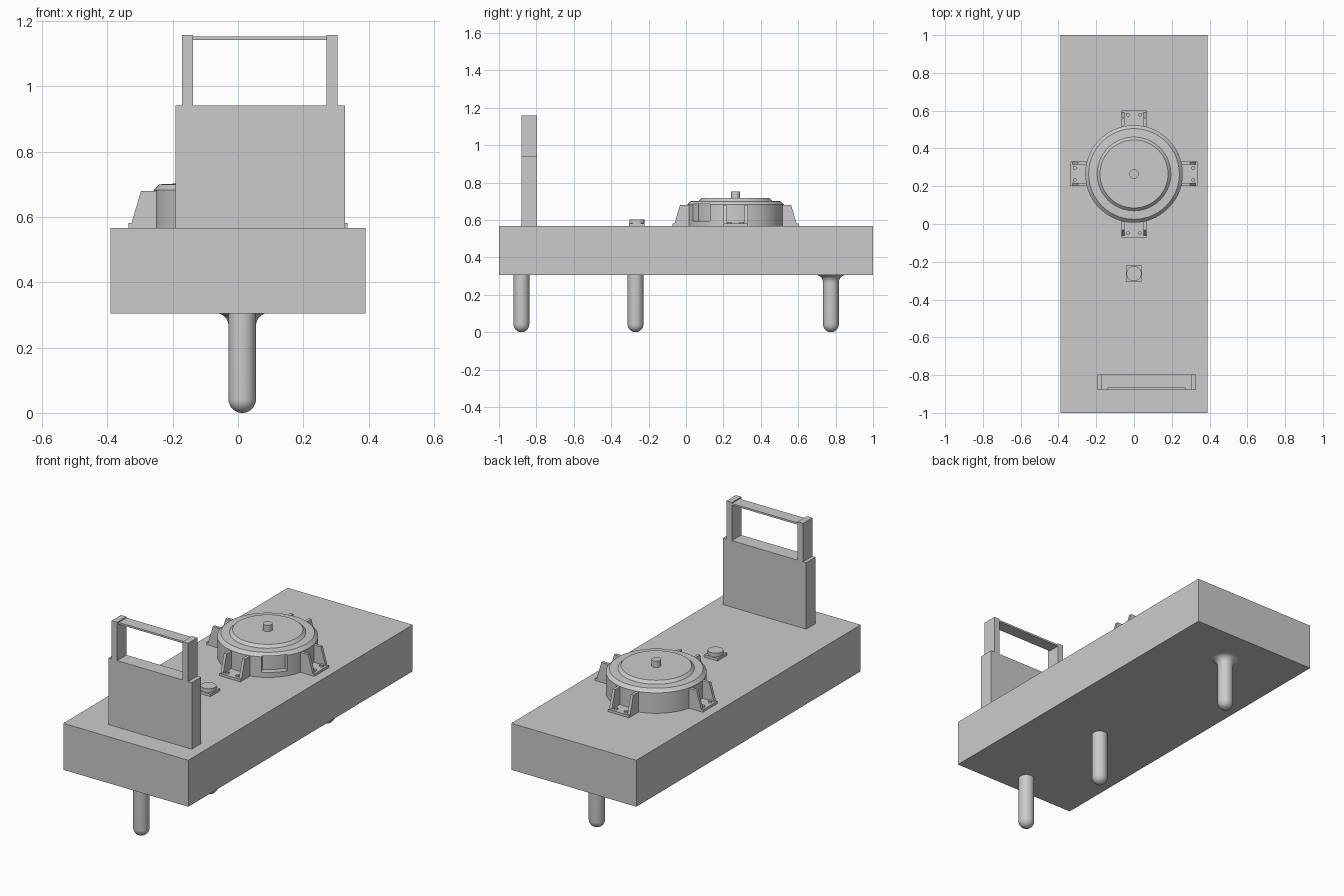
import bpy, bmesh, math
from mathutils import Matrix, Vector

if "Cube" in bpy.data.objects:
    bpy.data.objects.remove(bpy.data.objects["Cube"])

grey = bpy.data.materials.new("plain grey")
grey.use_nodes = True
COLOUR = (0.6, 0.6, 0.6, 1)
grey.diffuse_color = COLOUR
grey.node_tree.nodes["Principled BSDF"].inputs["Base Color"].default_value = COLOUR

DRUM = Vector((0, 0.265, 0))
DECK = 0.567


def finish(bm, name, smooth=False):
    bmesh.ops.recalc_face_normals(bm, faces=bm.faces)
    mesh = bpy.data.meshes.new(name)
    bm.to_mesh(mesh)
    bm.free()
    mesh.materials.append(grey)
    obj = bpy.data.objects.new(name, mesh)
    bpy.context.collection.objects.link(obj)
    if smooth:
        bpy.ops.object.select_all(action="DESELECT")
        obj.select_set(True)
        bpy.context.view_layer.objects.active = obj
        bpy.ops.object.shade_smooth_by_angle(angle=math.radians(25))
    return obj


def box(name, x, y, z):
    bm = bmesh.new()
    bmesh.ops.create_cube(bm, size=1)
    for v in bm.verts:
        v.co = [lo + (hi - lo) * (c + 0.5) for c, (lo, hi) in zip(v.co, (x, y, z))]
    return finish(bm, name)


def lathe(name, profile, centre, steps=64):
    """Spin (radius, height) points about a vertical axis."""
    bm = bmesh.new()
    verts = [bm.verts.new((r, 0, z)) for r, z in profile]
    edges = [bm.edges.new(pair) for pair in zip(verts, verts[1:])]
    bmesh.ops.spin(bm, geom=verts + edges, cent=(0, 0, 0), axis=(0, 0, 1),
                   angle=math.tau, steps=steps)
    bmesh.ops.remove_doubles(bm, verts=bm.verts, dist=1e-5)
    bmesh.ops.translate(bm, vec=(centre[0], centre[1], 0), verts=bm.verts)
    return finish(bm, name, True)


def prism(name, outline, offset, matrix=Matrix()):
    """Extrude a polygon of 3D points along an offset."""
    bm = bmesh.new()
    face = bm.faces.new([bm.verts.new(p) for p in outline])
    new = bmesh.ops.extrude_face_region(bm, geom=[face], use_keep_orig=True)["geom"]
    bmesh.ops.translate(bm, vec=offset,
                        verts=[g for g in new if isinstance(g, bmesh.types.BMVert)])
    bmesh.ops.transform(bm, matrix=matrix, verts=bm.verts)
    return finish(bm, name)


# Main block
box("base_block", (-0.39, 0.39), (-1, 1), (0.305, DECK))

# Upright plate with handle
box("upright_plate", (-0.192, 0.328), (-0.88, -0.797), (DECK, 0.942))
for side, x in (("right", -0.172), ("left", 0.271)):
    box(side + "_handle_post", (x, x + 0.034), (-0.88, -0.797), (0.942, 1.158))
box("handle_bar", (-0.138, 0.271), (-0.866, -0.797), (1.142, 1.152))

# Round-ended pins below, the rear one with a flared collar
R = 0.042
tip = [(R * math.sin(a), R - R * math.cos(a))
       for a in (math.pi / 2 * i / 10 for i in range(11))]
for name, y in (("front_pin", -0.88), ("middle_pin", -0.27), ("rear_pin", 0.775)):
    lathe(name, tip + [(R, 0.31), (0, 0.31)], (0.013, y), 40)
F = 0.04
flare = [(R + F - F * math.sin(a), 0.306 - F + F * math.cos(a))
         for a in (math.pi / 2 * i / 8 for i in range(9))]
lathe("rear_pin_collar", flare, (0.013, 0.775), 40)

# Push button
box("button_base", (-0.042, 0.042), (-0.305, -0.221), (DECK, 0.582))
lathe("button_cap", [(0, 0.58), (0.04, 0.58), (0.04, 0.603), (0, 0.603)],
      (0, -0.263), 40)

# Round housing with raised lid
housing = lathe("round_housing", [
    (0, DECK), (0.258, DECK), (0.258, 0.682), (0.24, 0.7), (0.195, 0.702),
    (0.18, 0.717), (0, 0.717)], DRUM, 96)
lathe("lid_knob", [(0, 0.71), (0.025, 0.71), (0.025, 0.752), (0, 0.752)], DRUM, 32)

# Shallow pocket in the housing wall
angles = [math.radians(-62 + 3 * i) for i in range(11)]
arc = [(r * math.cos(a), r * math.sin(a), 0.595)
       for r, order in ((0.225, angles), (0.3, angles[::-1])) for a in order]
cutter = prism("pocket_cutter", arc, (0, 0, 0.091), Matrix.Translation(DRUM))
cutter.hide_render = True
cutter.hide_set(True)
cut = housing.modifiers.new("pocket", "BOOLEAN")
cut.operation = "DIFFERENCE"
cut.solver = "EXACT"
cut.object = cutter
bpy.context.view_layer.update()
cut_mesh = bpy.data.meshes.new_from_object(
    housing.evaluated_get(bpy.context.evaluated_depsgraph_get()))
housing.modifiers.clear()
housing.data = cut_mesh
bpy.data.objects.remove(cutter)
housing.select_set(True)
bpy.context.view_layer.objects.active = housing
bpy.ops.object.select_all(action="DESELECT")
housing.select_set(True)
bpy.ops.object.shade_smooth_by_angle(angle=math.radians(25))

# Four mounting feet, each with two gussets and two bolts
for i, side in enumerate(("left", "back", "right", "front")):
    turn = Matrix.Translation(DRUM) @ Matrix.Rotation(i * math.pi / 2, 4, "Z")
    prism(side + "_foot", [(0.24, -0.065, DECK), (0.336, -0.065, DECK),
                           (0.336, 0.065, DECK), (0.24, 0.065, DECK)],
          (0, 0, 0.014), turn)
    for j, y in enumerate((-0.065, 0.049)):
        prism(f"{side}_gusset_{j}", [(0.24, y, DECK), (0.33, y, DECK), (0.323, y, 0.592),
                                     (0.297, y, 0.68), (0.24, y, 0.68)],
              (0, 0.016, 0), turn)
        spot = turn @ Vector((0.314, -0.032 + 0.064 * j, 0))
        lathe(f"{side}_bolt_{j}", [(0, 0.575), (0.01, 0.575), (0.01, 0.589), (0, 0.589)],
              spot, 16)
